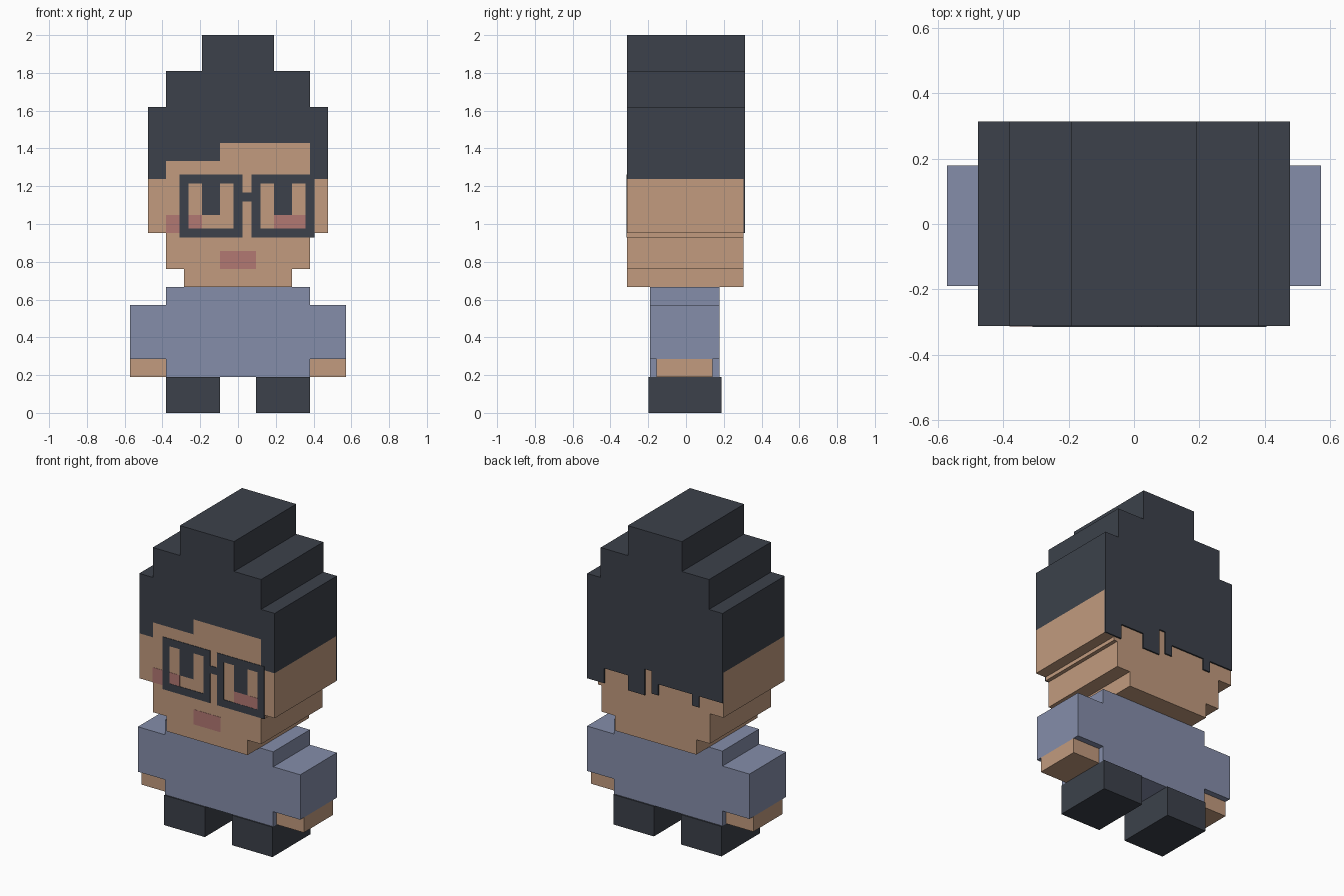
import bpy
import bmesh

if "Cube" in bpy.data.objects:
    bpy.data.objects.remove(bpy.data.objects["Cube"])

U = 2 / 21  # one block


def material(name, rgb):
    m = bpy.data.materials.new(name)
    m.diffuse_color = (*rgb, 1)
    m.use_nodes = True
    m.node_tree.nodes["Principled BSDF"].inputs["Base Color"].default_value = m.diffuse_color
    return m


DARK = material("charcoal", (0.045, 0.053, 0.069))
SKIN = material("tan skin", (0.539, 0.328, 0.209))
SHIRT = material("dusty blue", (0.235, 0.270, 0.402))
ROSE = material("rose", (0.445, 0.188, 0.171))


def prisms(name, outlines, y0, y1, mat):
    """Extrude front outlines (x, z in blocks) from y0 to y1 as one object."""
    bm = bmesh.new()
    for pts in outlines:
        face = bm.faces.new([bm.verts.new((x * U, y0, z * U)) for x, z in pts])
        ext = bmesh.ops.extrude_face_region(bm, geom=[face], use_keep_orig=True)
        for v in ext["geom"]:
            if isinstance(v, bmesh.types.BMVert):
                v.co.y = y1
    bmesh.ops.recalc_face_normals(bm, faces=bm.faces[:])
    me = bpy.data.meshes.new(name)
    bm.to_mesh(me)
    bm.free()
    me.materials.append(mat)
    ob = bpy.data.objects.new(name, me)
    bpy.context.collection.objects.link(ob)
    return ob


def rect(x0, x1, z0, z1):
    return [(x0, z0), (x1, z0), (x1, z1), (x0, z1)]


def both(x0, x1, z0, z1):
    return [rect(x0, x1, z0, z1), rect(-x1, -x0, z0, z1)]


# Legs, hands and shirt
prisms("legs", both(1, 4, 0, 2), -0.198, 0.187, DARK)
prisms("hands", both(4, 6, 2, 3), -0.155, 0.14, SKIN)
prisms("shirt", [[(-4, 2), (4, 2), (4, 3), (6, 3), (6, 6), (4, 6), (4, 7),
                  (-4, 7), (-4, 6), (-6, 6), (-6, 3), (-4, 3)]],
       -0.19, 0.178, SHIRT)

# Head with chin, jaw, ears and a stepped hairline
FRONT, BACK = -0.312, 0.304
hairline = [(5, 13), (4, 13), (4, 15), (-1, 15), (-1, 14), (-4, 14),
            (-4, 13), (-5, 13)]
prisms("head", [[(-3, 7), (3, 7), (3, 8), (4, 8), (4, 9.75), (4.25, 9.75),
                 (4.25, 10), (5, 10)] + hairline +
                [(-5, 10), (-4, 10), (-4, 8), (-3, 8)]], FRONT, BACK, SKIN)

# Tiered hair
crown = [(-5, 17), (-4, 17), (-4, 19), (-2, 19), (-2, 21), (2, 21), (2, 19),
         (4, 19), (4, 17), (5, 17)]
prisms("hair", [crown + hairline], FRONT, BACK, DARK)

# Back hair layer with a ragged lower edge
ragged = [(5, 10), (3.75, 10), (3.75, 11), (2, 11), (2, 10), (0.75, 10),
          (0.75, 11.75), (0.25, 11.75), (0.25, 10.25), (-0.25, 10.25),
          (-0.25, 11), (-2.75, 11), (-2.75, 10.25), (-3.25, 10.25),
          (-3.25, 11), (-5, 11)]
prisms("back_hair", [crown + ragged], BACK, 0.313, DARK)

# Face details
prisms("eyes", [rect(-2, -1, 11, 13), rect(2, 3, 11, 13)],
       FRONT - 0.0015, FRONT, DARK)
prisms("cheeks", [rect(-4, -2, 10, 11), rect(2, 4, 10, 11)],
       FRONT - 0.0015, FRONT, ROSE)
prisms("mouth", [rect(-1, 1, 8, 9)], FRONT - 0.0015, FRONT, ROSE)

# Glasses: two square rims and a bridge
bars = [rect(0.25, 0.75, 11.75, 12.25)]
for x in (-3.25, 0.75):
    bars += [rect(x, x + 0.5, 9.75, 13.25), rect(x + 3, x + 3.5, 9.75, 13.25),
             rect(x + 0.5, x + 3, 9.75, 10.25),
             rect(x + 0.5, x + 3, 12.75, 13.25)]
prisms("glasses", bars, FRONT - 0.003, FRONT + 0.006, DARK)
